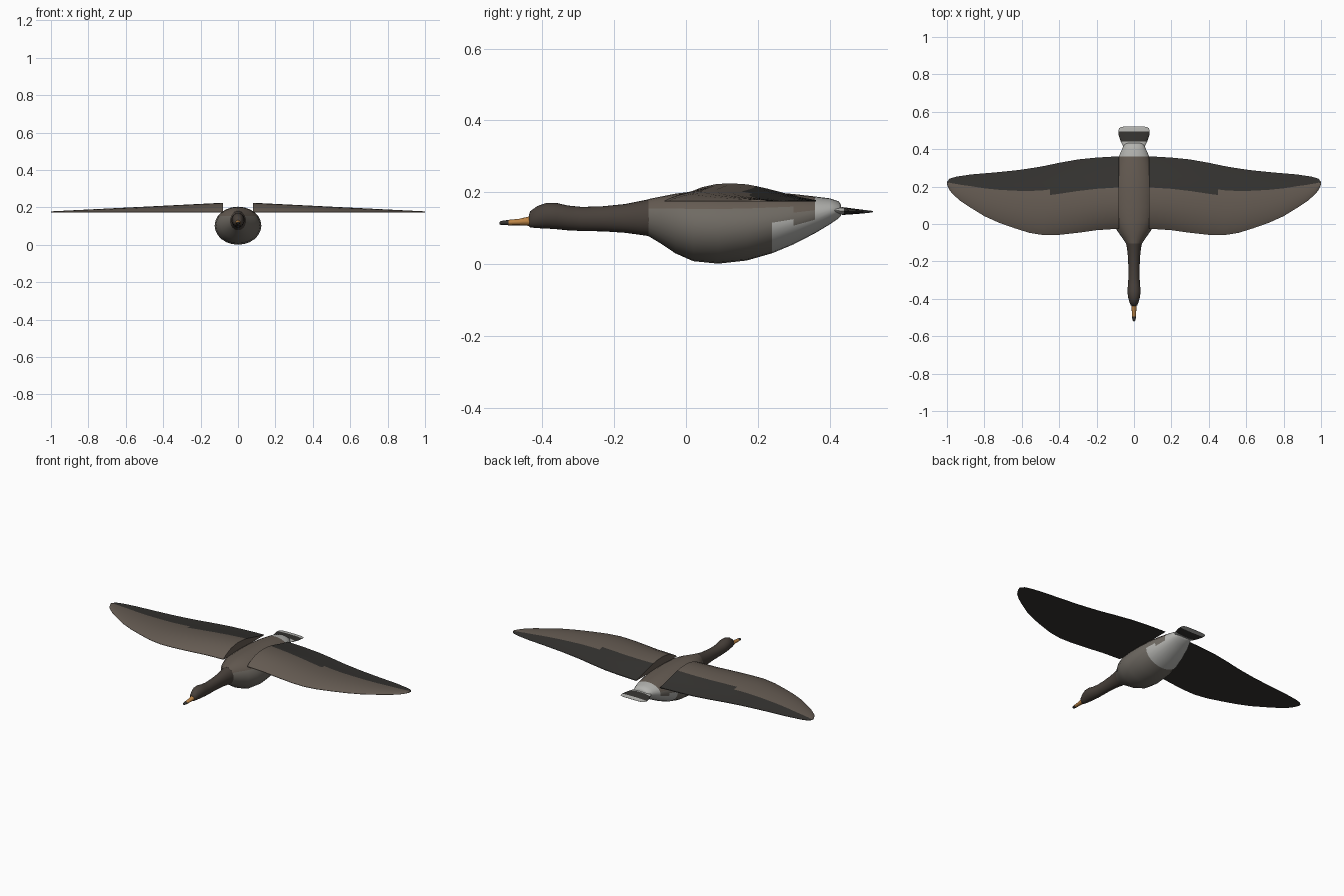
import bpy, bmesh, math

PALETTE = {
    "brown": (0.13, 0.105, 0.085), "dark_brown": (0.065, 0.052, 0.043),
    "dark": (0.035, 0.033, 0.030), "grey_brown": (0.16, 0.145, 0.125),
    "light": (0.45, 0.45, 0.43), "orange": (0.50, 0.23, 0.06),
}
NAMES = list(PALETTE)
MATS = []
for n, c in PALETTE.items():
    m = bpy.data.materials.new(n)
    m.diffuse_color = (*c, 1)
    MATS.append(m)


def loft(name, rings, color, angle=50):
    """Skin closed rings of points, cap both ends, colour faces by centre and normal."""
    bm = bmesh.new()
    vs = [[bm.verts.new(p) for p in r] for r in rings]
    n = len(rings[0])
    for a, b in zip(vs, vs[1:]):
        for i in range(n):
            j = (i + 1) % n
            bm.faces.new((a[i], a[j], b[j], b[i]))
    bm.faces.new(vs[0])
    bm.faces.new(vs[-1])
    bmesh.ops.recalc_face_normals(bm, faces=bm.faces)
    bm.normal_update()
    for f in bm.faces:
        f.material_index = NAMES.index(color(f.calc_center_median(), f.normal))
    me = bpy.data.meshes.new(name)
    bm.to_mesh(me)
    bm.free()
    for m in MATS:
        me.materials.append(m)
    ob = bpy.data.objects.new(name, me)
    bpy.context.collection.objects.link(ob)
    bpy.ops.object.select_all(action='DESELECT')
    ob.select_set(True)
    bpy.context.view_layer.objects.active = ob
    bpy.ops.object.shade_smooth_by_angle(angle=math.radians(angle))
    return ob


def ovals(stations, n=24):
    """Stations (y, half width, top z, bottom z) to elliptical rings."""
    return [[(w * math.cos(2 * math.pi * i / n), y,
              (t + b) / 2 + (t - b) / 2 * math.sin(2 * math.pi * i / n))
             for i in range(n)] for y, w, t, b in stations]


def interp(table, x):
    for (x0, y0), (x1, y1) in zip(table, table[1:]):
        if x <= x1:
            return y0 + (y1 - y0) * (x - x0) / (x1 - x0)
    return table[-1][1]


# Body: plump oval, pale towards the rump
def body_color(c, n):
    if c.y > 0.36 or (c.y > 0.22 and c.z < 0.12):
        return "light"
    return "brown" if c.z > 0.15 else "grey_brown"


loft("body", ovals([
    (-0.105, 0.042, 0.181, 0.078), (-0.07, 0.066, 0.188, 0.057),
    (-0.03, 0.094, 0.196, 0.030), (0.02, 0.117, 0.202, 0.008),
    (0.09, 0.125, 0.204, 0.001), (0.17, 0.124, 0.203, 0.010),
    (0.24, 0.115, 0.200, 0.030), (0.30, 0.101, 0.195, 0.055),
    (0.36, 0.082, 0.188, 0.086), (0.40, 0.064, 0.183, 0.110),
    (0.425, 0.052, 0.175, 0.127), (0.432, 0.040, 0.165, 0.135)]), body_color)

# Neck and head
loft("neck_and_head", ovals([
    (-0.438, 0.012, 0.136, 0.106), (-0.434, 0.018, 0.147, 0.102),
    (-0.415, 0.025, 0.161, 0.100), (-0.39, 0.032, 0.170, 0.099),
    (-0.36, 0.035, 0.170, 0.097), (-0.33, 0.033, 0.163, 0.094),
    (-0.29, 0.030, 0.159, 0.092), (-0.23, 0.030, 0.161, 0.091),
    (-0.17, 0.033, 0.167, 0.087), (-0.125, 0.038, 0.176, 0.081),
    (-0.09, 0.046, 0.183, 0.076)]), lambda c, n: "dark_brown")

# Beak: orange with a dark tip
loft("beak", ovals([
    (-0.520, 0.003, 0.116, 0.111), (-0.515, 0.008, 0.120, 0.109),
    (-0.495, 0.011, 0.123, 0.108), (-0.465, 0.012, 0.126, 0.108),
    (-0.43, 0.015, 0.134, 0.106)], 12),
    lambda c, n: "dark" if c.y < -0.495 else "orange")

# Wings: flat-bottomed aerofoil sections, thinning to the tip
LEAD = [(0.08, -0.025), (0.20, -0.033), (0.30, -0.047), (0.40, -0.058), (0.48, -0.060),
        (0.56, -0.047), (0.64, -0.022), (0.72, 0.006), (0.80, 0.042), (0.87, 0.085),
        (0.93, 0.125), (0.97, 0.160), (0.99, 0.187), (1.0, 0.212)]
TRAIL = [(0.08, 0.362), (0.20, 0.355), (0.30, 0.345), (0.40, 0.327), (0.50, 0.306),
         (0.62, 0.288), (0.75, 0.275), (0.87, 0.265), (0.95, 0.253), (0.985, 0.243),
         (1.0, 0.226)]
FOIL = [(0, 0.04), (0.04, 0.28), (0.10, 0.53), (0.18, 0.78), (0.28, 0.95), (0.38, 1.0),
        (0.5, 0.94), (0.57, 0.84), (0.65, 0.70), (0.76, 0.48), (0.88, 0.24), (1, 0.06)]
XS = [0.08, 0.14, 0.20, 0.25, 0.30, 0.35, 0.40, 0.45, 0.48, 0.52, 0.56, 0.60, 0.64,
      0.68, 0.72, 0.76, 0.80, 0.84, 0.87, 0.90, 0.93, 0.95, 0.97, 0.985, 0.993, 1.0]


def wing_color(c, n):
    if n.z < -0.3:
        return "dark"
    x = abs(c.x)
    lo, hi = interp(LEAD, x), interp(TRAIL, x)
    split = 0.54 if x < 0.45 else 0.68
    return "dark" if (c.y - lo) / (hi - lo) > split else "brown"


for side, sx in (("left", 1), ("right", -1)):
    rings = []
    for x in XS:
        lo, hi = interp(LEAD, x), interp(TRAIL, x)
        h = 0.004 + 0.046 * (1 - x) / 0.92
        top = [(sx * x, lo + (hi - lo) * u, 0.175 + h * v) for u, v in FOIL]
        under = [(sx * x, lo + (hi - lo) * u, 0.174) for u in (1, 0.75, 0.5, 0.25, 0)]
        rings.append(top + under)
    loft(side + "_wing", rings, wing_color)


# Tail: thin fan with rounded corners, pale base and tip
def tail_color(c, n):
    return "light" if c.y < 0.44 or c.y > 0.50 else "dark"


loft("tail", ovals([
    (0.385, 0.048, 0.160, 0.140), (0.42, 0.060, 0.160, 0.138),
    (0.44, 0.070, 0.158, 0.137), (0.47, 0.081, 0.154, 0.139),
    (0.495, 0.084, 0.151, 0.141), (0.512, 0.080, 0.149, 0.143),
    (0.519, 0.068, 0.148, 0.144), (0.521, 0.05, 0.147, 0.145)], 20), tail_color)
